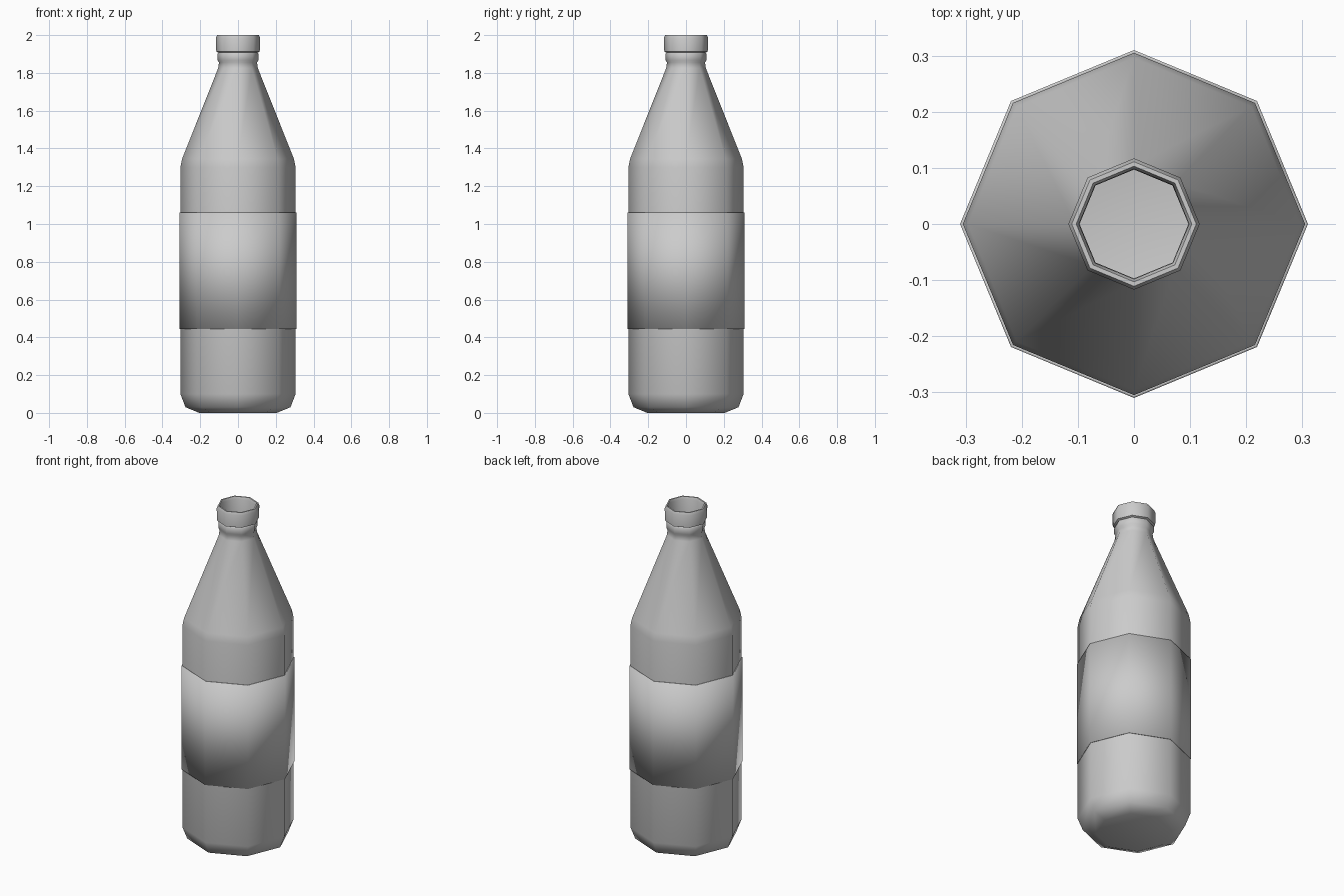
import bpy, bmesh
from math import cos, sin, tau, radians

if "Cube" in bpy.data.objects:
    bpy.data.objects.remove(bpy.data.objects["Cube"])

SIDES = 8


def lathe(name, profile, closed=False, floor=False, angle=60):
    """Revolve (radius, height) points around z with eight sides."""
    bm = bmesh.new()
    rings = [[bm.verts.new((r * cos(tau * i / SIDES), r * sin(tau * i / SIDES), z))
              for i in range(SIDES)] for r, z in profile]
    pairs = list(zip(rings, rings[1:]))
    if closed:
        pairs.append((rings[-1], rings[0]))
    for a, b in pairs:
        for i in range(SIDES):
            j = (i + 1) % SIDES
            bm.faces.new((a[i], a[j], b[j], b[i]))
    if floor:
        bm.faces.new(rings[0][::-1])
    mesh = bpy.data.meshes.new(name)
    bm.to_mesh(mesh)
    bm.free()
    obj = bpy.data.objects.new(name, mesh)
    bpy.context.collection.objects.link(obj)
    bpy.ops.object.select_all(action='DESELECT')
    obj.select_set(True)
    bpy.context.view_layer.objects.active = obj
    bpy.ops.object.shade_smooth_by_angle(angle=radians(angle))
    return obj


# Bottle shell: base, straight body, sloped shoulder, neck collar, rolled lip, inner throat
lathe("bottle", [
    (0.205, 0.0), (0.278, 0.03), (0.305, 0.10),
    (0.305, 1.30), (0.296, 1.345),
    (0.105, 1.825), (0.101, 1.855),
    (0.108, 1.867), (0.108, 1.90), (0.104, 1.907),
    (0.115, 1.912), (0.117, 1.985), (0.111, 2.0),
    (0.103, 2.0), (0.098, 1.985), (0.097, 1.83),
], floor=True)

# Label band wrapped around the body, soft shading over its thin rims
lathe("label", [(0.303, 0.445), (0.31, 0.445), (0.31, 1.062), (0.303, 1.062)],
      closed=True, angle=100)
